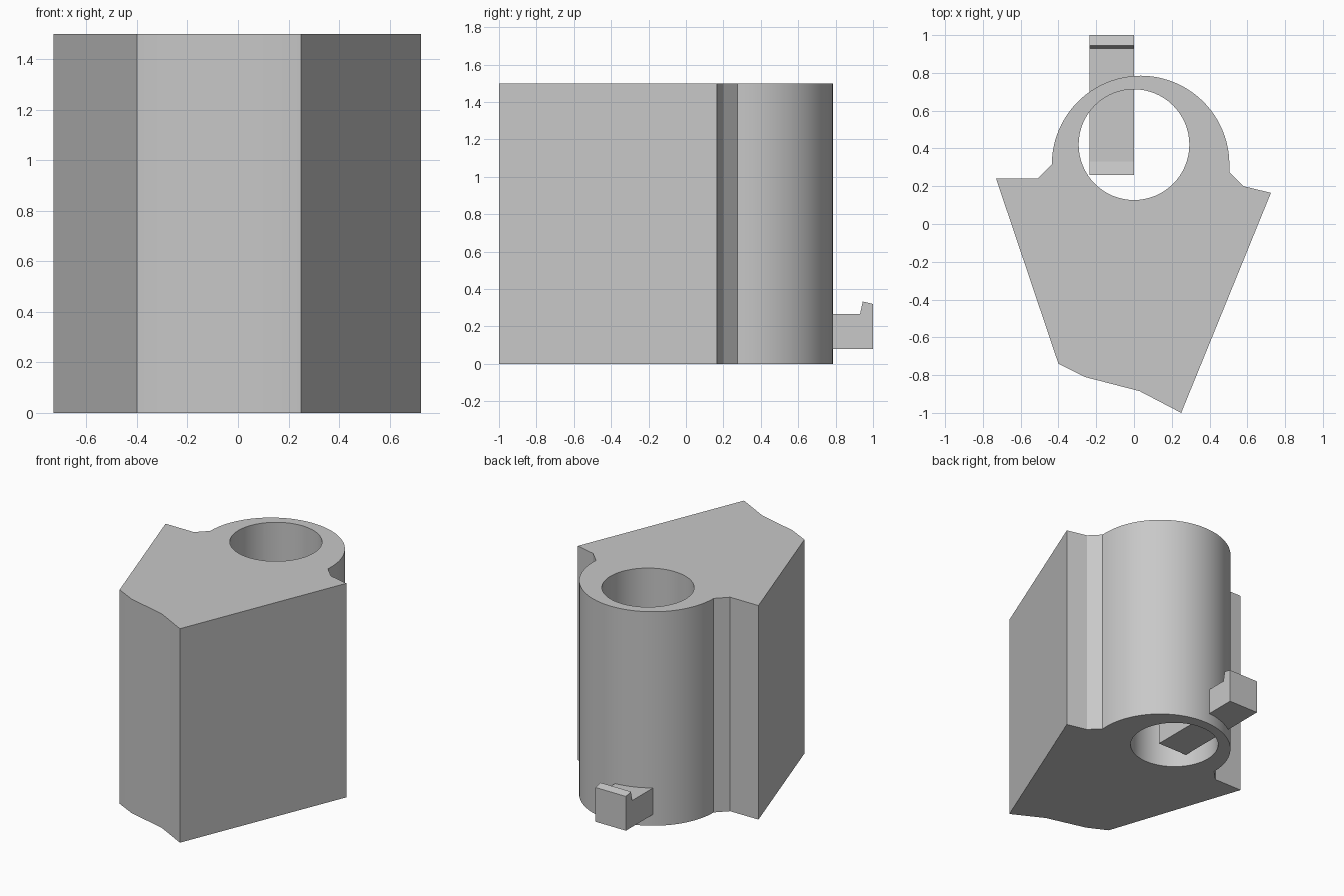
import bpy
import bmesh
import math
from mathutils import Vector

if "Cube" in bpy.data.objects:
    bpy.data.objects.remove(bpy.data.objects["Cube"], do_unlink=True)

HEIGHT = 1.5
GREY = (0.58, 0.58, 0.58, 1.0)

grey = bpy.data.materials.new("plain grey")
grey.use_nodes = True
grey.diffuse_color = GREY
grey.node_tree.nodes["Principled BSDF"].inputs["Base Color"].default_value = GREY


def arc(cx, cy, radius, start, end, steps):
    """Points along an arc, angles in degrees."""
    angles = [math.radians(start + (end - start) * i / steps) for i in range(steps + 1)]
    return [(cx + radius * math.cos(a), cy + radius * math.sin(a)) for a in angles]


def prism(name, profile, place, offset):
    """Extrude a closed profile, placed in space by a function, along an offset."""
    bm = bmesh.new()
    face = bm.faces.new([bm.verts.new(place(a, b)) for a, b in profile])
    result = bmesh.ops.extrude_face_region(bm, geom=[face])
    moved = [v for v in result["geom"] if isinstance(v, bmesh.types.BMVert)]
    bmesh.ops.translate(bm, verts=moved, vec=Vector(offset))
    bmesh.ops.recalc_face_normals(bm, faces=bm.faces)
    mesh = bpy.data.meshes.new(name)
    bm.to_mesh(mesh)
    bm.free()
    mesh.materials.append(grey)
    obj = bpy.data.objects.new(name, mesh)
    bpy.context.collection.objects.link(obj)
    return obj


# Body: tapered block that runs into a round barrel at the back
outline = [(-0.73, 0.24), (-0.40, -0.74), (-0.26, -0.81), (0.03, -0.885),
           (0.25, -1.0), (0.725, 0.165), (0.58, 0.20), (0.505, 0.275)]
outline += arc(0.035, 0.315, 0.47, 0, 180, 48)
outline += [(-0.51, 0.24)]
body = prism("body", outline, lambda x, y: (x, y, 0), (0, 0, HEIGHT))

# Bore: round hole through the barrel
bore = prism("bore_cutter", arc(0, 0.42, 0.293, 0, 354.375, 63),
             lambda x, y: (x, y, -0.1), (0, 0, HEIGHT + 0.2))
cut = body.modifiers.new("bore", 'BOOLEAN')
cut.operation = 'DIFFERENCE'
cut.solver = 'EXACT'
cut.object = bore

bpy.ops.object.select_all(action='DESELECT')
bpy.context.view_layer.objects.active = body
body.select_set(True)
bpy.ops.object.modifier_apply(modifier=cut.name)
bpy.data.objects.remove(bore, do_unlink=True)
bpy.ops.object.shade_smooth_by_angle(angle=math.radians(25))

# Latch: flat bar through the barrel wall with a hooked outer end
latch_profile = [(0.26, 0.08), (1.0, 0.08), (1.0, 0.32), (0.945, 0.333),
                 (0.93, 0.265), (0.33, 0.265), (0.26, 0.28)]
prism("latch", latch_profile, lambda y, z: (-0.235, y, z), (0.235, 0, 0))
